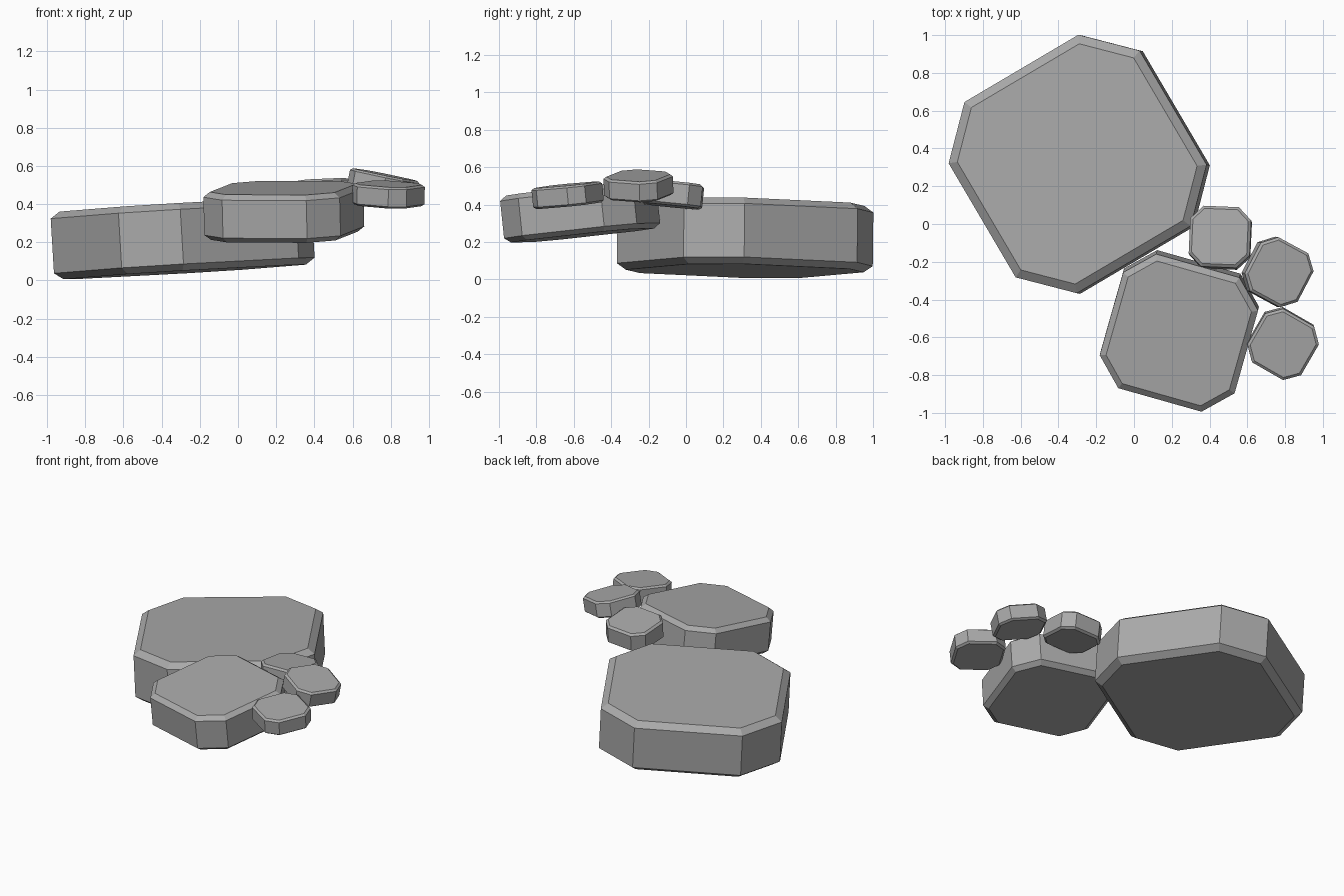
import bpy, bmesh
from math import radians
from mathutils import Matrix, Vector

cube = bpy.data.objects.get("Cube")
if cube:
    bpy.data.objects.remove(cube, do_unlink=True)

grey = bpy.data.materials.new("stone grey")
grey.use_nodes = True
grey.diffuse_color = (0.4, 0.4, 0.4, 1)
grey.node_tree.nodes["Principled BSDF"].inputs["Base Color"].default_value = (0.4, 0.4, 0.4, 1)


def slab(name, centre, width, cut, wall, inset, rise, yaw, slope):
    """Square slab with cut corners and chamfered caps, tilted by its slope in x and y."""
    bm = bmesh.new()
    bmesh.ops.create_cube(bm, size=1)
    bmesh.ops.scale(bm, vec=(width, width, wall), verts=bm.verts)
    # cut the four upright corners
    upright = [e for e in bm.edges
               if abs(e.verts[0].co.z - e.verts[1].co.z) > wall / 2]
    bmesh.ops.bevel(bm, geom=upright, offset=cut, segments=1, affect='EDGES')
    # chamfer the top and bottom rims
    bm.normal_update()
    caps = [f for f in bm.faces if abs(f.normal.z) > 0.9]
    bmesh.ops.inset_region(bm, faces=caps, thickness=inset, depth=rise, use_even_offset=True)
    bmesh.ops.recalc_face_normals(bm, faces=bm.faces)

    mesh = bpy.data.meshes.new(name)
    bm.to_mesh(mesh)
    bm.free()
    mesh.materials.append(grey)
    obj = bpy.data.objects.new(name, mesh)
    bpy.context.collection.objects.link(obj)
    normal = Vector((-slope[0], -slope[1], 1))
    tilt = Vector((0, 0, 1)).rotation_difference(normal).to_matrix().to_4x4()
    obj.matrix_world = Matrix.Translation(centre) @ tilt @ Matrix.Rotation(radians(yaw), 4, 'Z')


# large and medium stones
slab("large_stone", (-0.29, 0.316, 0.222), 1.175, 0.237, 0.287, 0.045, 0.034, 30.5, (0.06, -0.012))
slab("medium_stone", (0.24, -0.566, 0.36), 0.742, 0.142, 0.2, 0.032, 0.026, -15.8, (0.025, 0.105))

# three small stones
slab("small_stone_back", (0.457, -0.073, 0.455), 0.323, 0.068, 0.105, 0.015, 0.012, -2.5, (0.04, -0.1))
slab("small_stone_middle", (0.76, -0.254, 0.5), 0.323, 0.07, 0.09, 0.014, 0.011, -28, (-0.2, 0.03))
slab("small_stone_front", (0.788, -0.633, 0.45), 0.329, 0.07, 0.09, 0.014, 0.011, -30, (-0.03, 0.1))
